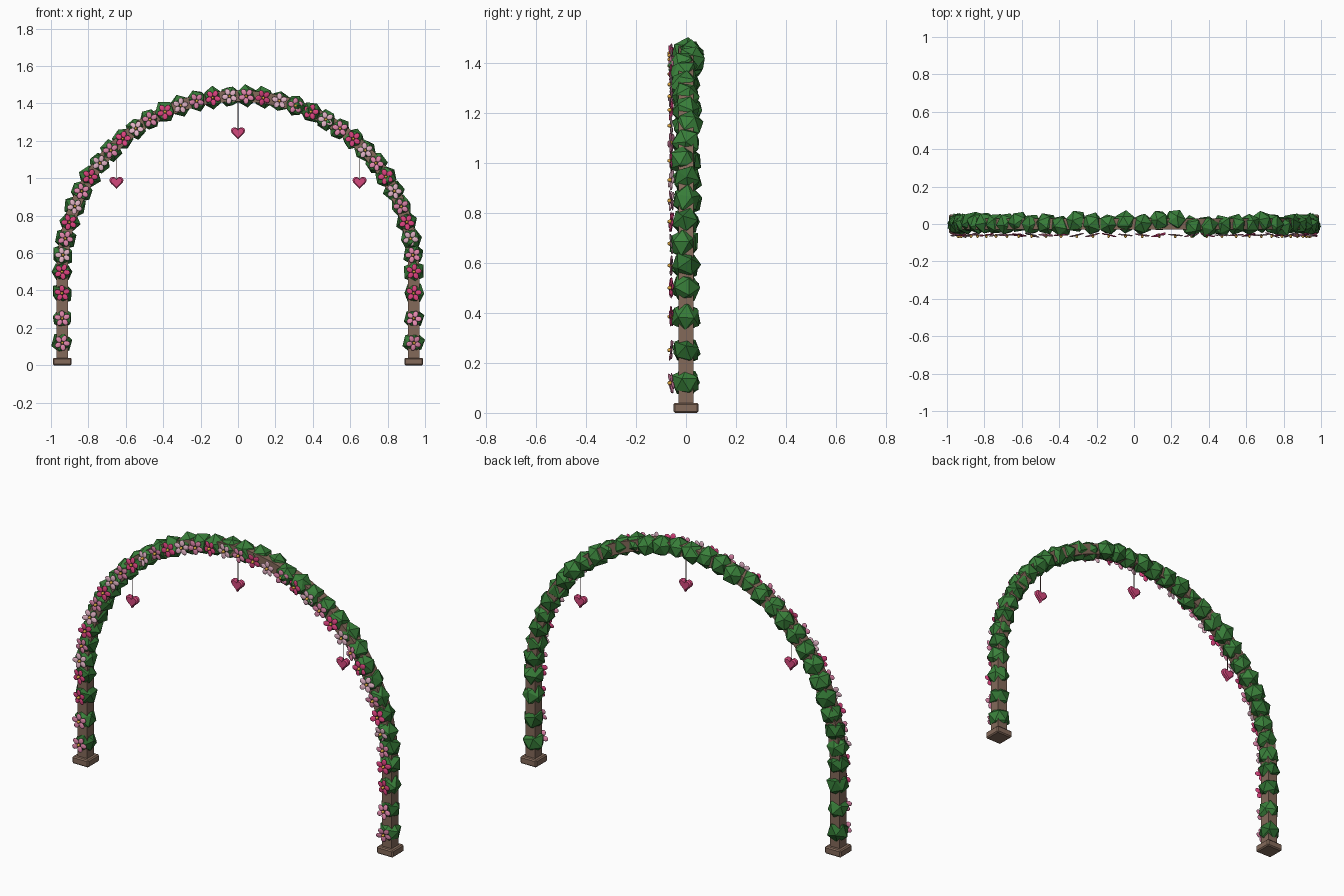
import bpy, bmesh, math, random
from mathutils import Matrix, Vector, Euler

if "Cube" in bpy.data.objects:
    bpy.data.objects.remove(bpy.data.objects["Cube"])

random.seed(11)
R, ZC = 0.94, 0.5          # arch radius and spring height


def mat(name, hexcol):
    m = bpy.data.materials.new(name)
    c = [int(hexcol[i:i + 2], 16) / 255 for i in (0, 2, 4)]
    m.diffuse_color = [((v + 0.055) / 1.055) ** 2.4 if v > 0.04 else v / 12.92 for v in c] + [1]
    m.use_nodes = True
    m.node_tree.nodes["Principled BSDF"].inputs["Base Color"].default_value = m.diffuse_color
    return m


WOOD = mat("wood brown", "846A5A")
LEAF = [mat("leaf green", "39803A"), mat("deep leaf green", "2F6F31")]
PINKS = [mat("hot pink", "DE4380"), mat("pale pink", "EBBACD"), mat("mid pink", "E68AB0")]
GOLD = mat("stamen gold", "D9A441")
HEART = mat("heart rose", "D4487C")
CORD = mat("cord taupe", "6E5550")


def finish(bm, name, mats, smooth=False):
    bmesh.ops.recalc_face_normals(bm, faces=bm.faces)
    me = bpy.data.meshes.new(name)
    bm.to_mesh(me)
    bm.free()
    for m in mats:
        me.materials.append(m)
    for p in me.polygons:
        p.use_smooth = smooth
    ob = bpy.data.objects.new(name, me)
    bpy.context.collection.objects.link(ob)
    return ob


def loft(bm, rings):
    """Skin a list of vertex rings and cap both ends."""
    rs = [[bm.verts.new(p) for p in ring] for ring in rings]
    n = len(rs[0])
    for a, b in zip(rs, rs[1:]):
        for i in range(n):
            bm.faces.new((a[i], a[(i + 1) % n], b[(i + 1) % n], b[i]))
    bm.faces.new(rs[0])
    bm.faces.new(rs[-1])


# arch frame: square bar swept up, around and down
h = 0.03
rings = []
path = [(-R, 0.03, 0)]
for i in range(41):
    a = math.pi * i / 40
    path.append((-R * math.cos(a), ZC + R * math.sin(a), a))
path.append((R, 0.03, math.pi))
for x, z, a in path:
    n = Vector((-math.cos(a), 0, math.sin(a)))
    c = Vector((x, 0, z))
    rings.append([c + n * u + Vector((0, v, 0)) for u, v in ((-h, -h), (h, -h), (h, h), (-h, h))])
bm = bmesh.new()
loft(bm, rings)
finish(bm, "arch_frame", [WOOD])

# bevelled feet
for side, s in (("left", -1), ("right", 1)):
    bm = bmesh.new()
    bmesh.ops.create_cube(bm, size=1, matrix=Matrix.Translation((s * R, 0, 0.02)) @ Matrix.Diagonal((0.1, 0.1, 0.04, 1)))
    bmesh.ops.bevel(bm, geom=bm.edges[:], offset=0.006, segments=1, affect='EDGES')
    finish(bm, side + "_foot", [WOOD])

# stations along the arch: x, z, depth offset, flower colour
depth = [0, 0, 0, 0, .01, .005, .005, 0, 0, .012, 0, 0, -.012, .015, 0, 0, .01,
         0, .018, .025, -.015, -.012, -.008, 0, 0, .012, 0, -.012, 0, 0, 0, -.01, 0, 0]
stations = []
for s in (-1, 1):
    for z, c in ((0.12, 2), (0.25, 2), (0.385, 0)):
        stations.append((s * R, z, 0, c))
for i in range(34):
    a = math.pi * i / 33
    stations.append((-R * math.cos(a), ZC + R * math.sin(a), depth[i], i % 3))

# leaf clumps: faceted, slightly irregular lumps
bm = bmesh.new()
for k, (x, z, d, c) in enumerate(stations):
    before = len(bm.faces)
    rot = Euler([random.uniform(0, 6.28) for _ in range(3)]).to_matrix().to_4x4()
    vs = bmesh.ops.create_icosphere(bm, subdivisions=1, radius=0.061, matrix=rot)["verts"]
    for v in vs:
        v.co *= random.uniform(0.9, 1.07)
        v.co += Vector((x, d, z))
    bm.faces.ensure_lookup_table()
    for f in bm.faces[before:]:
        f.material_index = 1 if z < 0.95 and k % 2 == 0 else 0
finish(bm, "leaf_clumps", LEAF)

# flowers: five flattened petals and a small stamen, facing the front
bm = bmesh.new()
for x, z, d, c in stations:
    tilt = Euler((random.uniform(-.2, .2), random.uniform(0, 6.28), random.uniform(-.2, .2))).to_matrix().to_4x4()
    base = Matrix.Translation((x, -0.059, z)) @ tilt
    for p in range(5):
        n0 = len(bm.faces)
        m = base @ Matrix.Rotation(p * math.tau / 5, 4, 'Y') @ Matrix.Translation((0, 0, 0.025)) \
            @ Matrix.Diagonal((0.0145, 0.004, 0.018, 1))
        bmesh.ops.create_icosphere(bm, subdivisions=2, radius=1, matrix=m)
        bm.faces.ensure_lookup_table()
        for f in bm.faces[n0:]:
            f.material_index = c
    n0 = len(bm.faces)
    bmesh.ops.create_icosphere(bm, subdivisions=2, radius=1,
                               matrix=base @ Matrix.Translation((0, -0.005, 0)) @ Matrix.Diagonal((0.008, 0.011, 0.008, 1)))
    bm.faces.ensure_lookup_table()
    for f in bm.faces[n0:]:
        f.material_index = 3
finish(bm, "flowers", PINKS + [GOLD], smooth=True)

# hanging hearts on cords
for name, x, z in (("left", -0.65, 0.98), ("middle", 0, 1.245), ("right", 0.65, 0.98)):
    prof = []
    for i in range(32):
        t = math.tau * i / 32
        prof.append((16 * math.sin(t) ** 3,
                     13 * math.cos(t) - 5 * math.cos(2 * t) - 2 * math.cos(3 * t) - math.cos(4 * t)))
    bm = bmesh.new()
    loft(bm, [[(x + u * s * 0.00234, y, z + v * s * 0.00234) for u, v in prof]
              for y, s in ((-.014, .78), (-.008, 1), (.008, 1), (.014, .78))])
    finish(bm, name + "_heart", [HEART])
    top = ZC + math.sqrt(R * R - x * x)
    bm = bmesh.new()
    bmesh.ops.create_cone(bm, cap_ends=True, segments=6, radius1=0.002, radius2=0.002, depth=top - z - 0.01,
                          matrix=Matrix.Translation((x, 0, (top + z + 0.01) / 2)))
    finish(bm, name + "_cord", [CORD])
